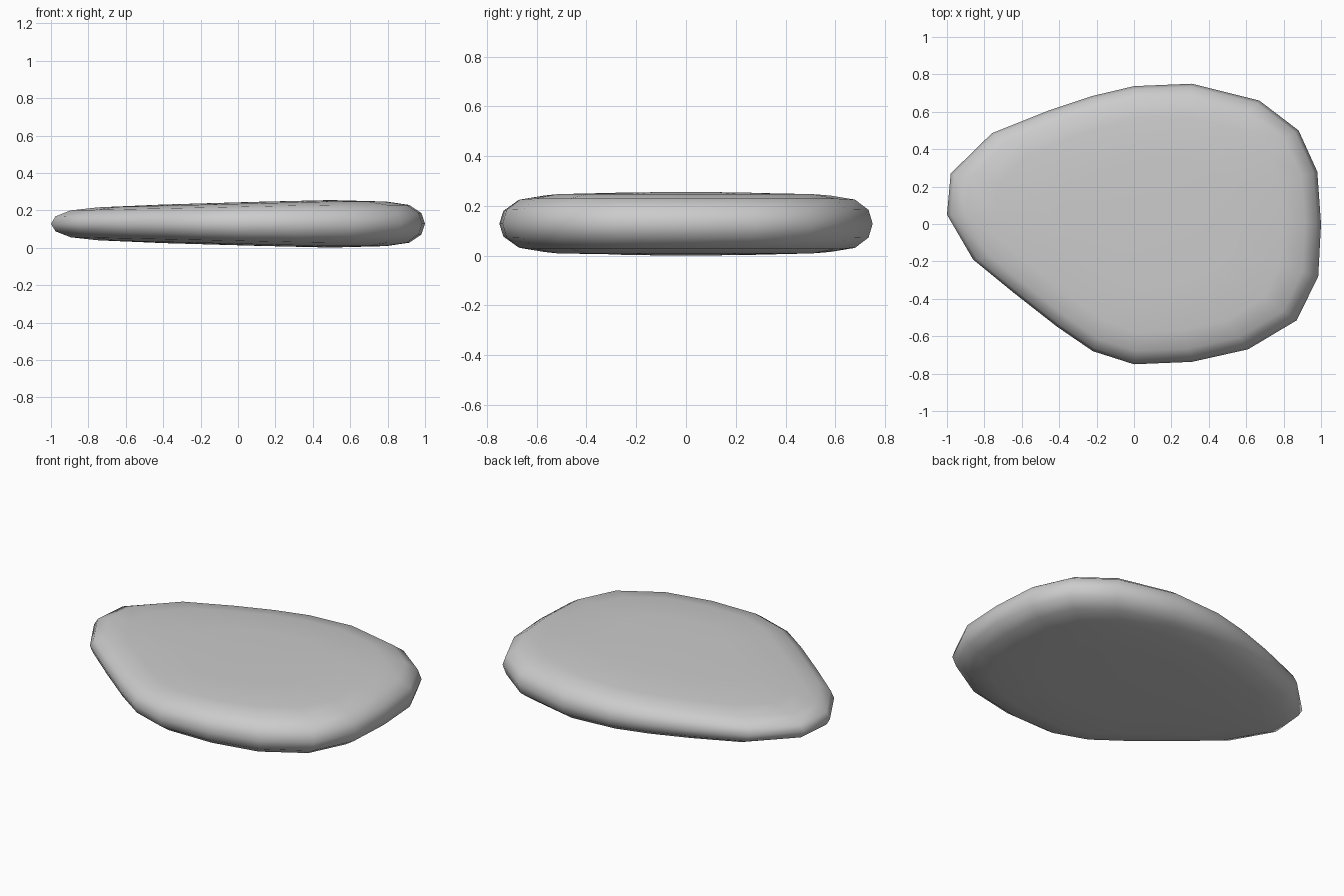
import bpy, bmesh

if "Cube" in bpy.data.objects:
    bpy.data.objects.remove(bpy.data.objects["Cube"])

# Outline of the pebble seen from above
OUTLINE = [(1.0, 0.0), (0.98, 0.28), (0.88, 0.5), (0.67, 0.66), (0.31, 0.75),
           (0.0, 0.737), (-0.22, 0.685), (-0.46, 0.605), (-0.76, 0.485), (-0.98, 0.27),
           (-1.0, 0.05), (-0.86, -0.19), (-0.64, -0.37), (-0.41, -0.55), (-0.22, -0.68),
           (0.0, -0.75), (0.31, -0.737), (0.61, -0.67), (0.87, -0.515), (0.985, -0.28)]
# Rounded edge profile: (scale of outline, fraction of half thickness)
PROFILE = [(0.978, 0.45), (0.905, 0.79), (0.77, 0.93), (0.45, 0.99)]
CX, CY, MID = 0.1, 0.0, 0.128


def half_thickness(x):
    # Thins toward the narrow left end
    return min(0.128, 0.115 + 0.027 * x)


bm = bmesh.new()


def ring(scale, frac):
    verts = []
    for px, py in OUTLINE:
        x, y = CX + (px - CX) * scale, CY + (py - CY) * scale
        verts.append(bm.verts.new((x, y, MID + frac * half_thickness(x))))
    return verts


# Rings from underside to top, bridged with quads
levels = [(s, -f) for s, f in reversed(PROFILE)] + [(1.0, 0.0)] + PROFILE
rings = [ring(s, f) for s, f in levels]
n = len(OUTLINE)
for a, b in zip(rings, rings[1:]):
    for i in range(n):
        j = (i + 1) % n
        bm.faces.new((a[i], a[j], b[j], b[i]))

# Close the top and underside with fans
for loop, sign in ((rings[0], -1), (rings[-1], 1)):
    c = bm.verts.new((CX, CY, MID + sign * half_thickness(CX)))
    for i in range(n):
        bm.faces.new((loop[i], loop[(i + 1) % n], c))

bmesh.ops.recalc_face_normals(bm, faces=bm.faces)
for f in bm.faces:
    f.smooth = True
mesh = bpy.data.meshes.new("flat_pebble")
bm.to_mesh(mesh)
bm.free()
pebble = bpy.data.objects.new("flat_pebble", mesh)
bpy.context.collection.objects.link(pebble)
